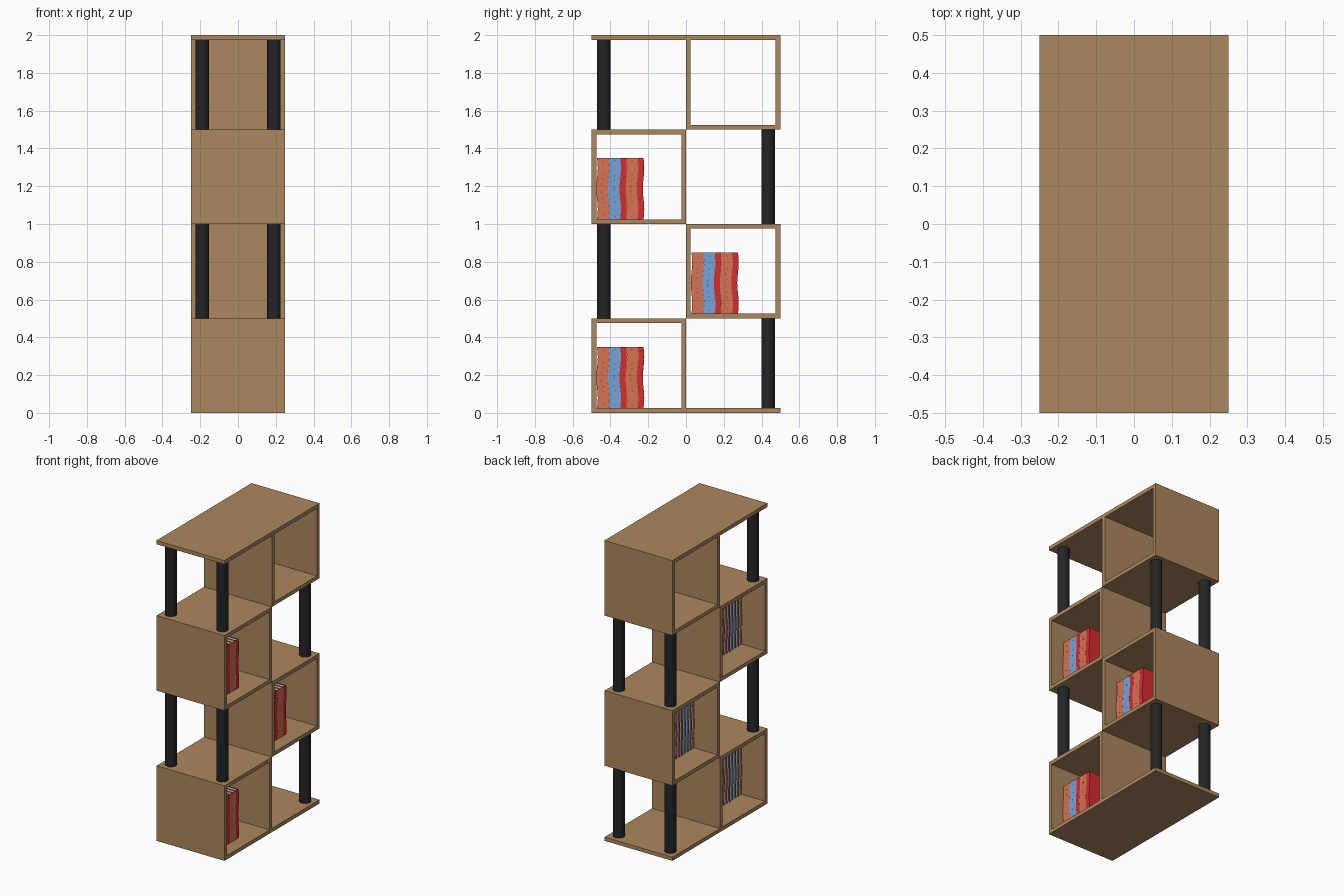
import bpy, bmesh, math

if "Cube" in bpy.data.objects:
    bpy.data.objects.remove(bpy.data.objects["Cube"])


def material(name, r, g, b):
    m = bpy.data.materials.new(name)
    m.diffuse_color = (r, g, b, 1)
    m.use_nodes = True
    m.node_tree.nodes["Principled BSDF"].inputs["Base Color"].default_value = m.diffuse_color
    return m


WOOD = material("oak wood", 0.41, 0.245, 0.112)
BLACK = material("black post", 0.017, 0.018, 0.019)
ORANGE = material("orange cover", 0.68, 0.17, 0.085)
BLUE = material("blue cover", 0.18, 0.37, 0.70)
RED = material("red cover", 0.68, 0.025, 0.027)
PAPER = material("paper", 0.62, 0.64, 0.66)

T = 0.025      # board thickness
D = 0.25       # half depth of the shelf in x


def finish(bm, name, mat, smooth=False):
    bmesh.ops.recalc_face_normals(bm, faces=bm.faces)
    me = bpy.data.meshes.new(name)
    bm.to_mesh(me)
    bm.free()
    me.materials.append(mat)
    ob = bpy.data.objects.new(name, me)
    bpy.context.collection.objects.link(ob)
    if smooth:
        bpy.ops.object.select_all(action='DESELECT')
        ob.select_set(True)
        bpy.context.view_layer.objects.active = ob
        bpy.ops.object.shade_smooth_by_angle(angle=math.radians(40))
    return ob


def board(name, y0, y1, z0, z1):
    """Wooden board through the full depth of the shelf."""
    bm = bmesh.new()
    bmesh.ops.create_cube(bm, size=1)
    for v in bm.verts:
        v.co = (v.co.x * 2 * D, (y0 + y1) / 2 + v.co.y * (y1 - y0),
                (z0 + z1) / 2 + v.co.z * (z1 - z0))
    finish(bm, name, WOOD)


def post(name, x, y, z0, z1):
    bm = bmesh.new()
    bmesh.ops.create_cone(bm, cap_ends=True, segments=32, radius1=0.036,
                          radius2=0.036, depth=z1 - z0)
    bmesh.ops.translate(bm, verts=bm.verts, vec=(x, y, (z0 + z1) / 2))
    finish(bm, name, BLACK, True)


def wavy_prism(name, profile, z0, z1, mat):
    """Extrude an (x, y) outline upwards with a gentle sideways wave."""
    bm = bmesh.new()
    steps = 12
    rings = []
    for i in range(steps + 1):
        t = i / steps
        dy = 0.004 * (1 + math.sin(t * 3 * math.pi))
        rings.append([bm.verts.new((x, y + dy, z0 + (z1 - z0) * t))
                      for x, y in profile])
    n = len(profile)
    for a, b in zip(rings, rings[1:]):
        for k in range(n):
            bm.faces.new((a[k], a[(k + 1) % n], b[(k + 1) % n], b[k]))
    bm.faces.new(rings[0])
    bm.faces.new(rings[-1])
    finish(bm, name, mat, True)


def book(name, y, z, mat):
    w, h, c = 0.0305, 0.325, 0.004
    x0, x1 = -0.08, 0.162
    # cover: two boards joined by the spine on the +x side
    wavy_prism(name + "_cover",
               [(x0, y), (x1, y), (x1, y + w), (x0, y + w), (x0, y + w - c),
                (x1 - c, y + w - c), (x1 - c, y + c), (x0, y + c)],
               z, z + h, mat)
    # page block, slightly recessed
    wavy_prism(name + "_pages",
               [(x0 + 0.005, y + c), (x1 - c, y + c),
                (x1 - c, y + w - c), (x0 + 0.005, y + w - c)],
               z + 0.004, z + h - 0.004, PAPER)


# full-width base and top boards
board("base_board", -0.5, 0.5, 0, T)
board("top_board", -0.5, 0.5, 2 - T, 2)

COVERS = [ORANGE, ORANGE, BLUE, BLUE, RED, ORANGE, ORANGE, RED]
for level in range(4):
    side = -1 if level % 2 == 0 else 1
    y0 = -0.5 if side < 0 else 0.0
    z0, z1 = level * 0.5, level * 0.5 + 0.5
    tag = f"box_{level + 1}"
    # cube shelf, open on both x sides
    if level > 0:
        board(tag + "_floor", y0, y0 + 0.5, z0, z0 + T)
    if level < 3:
        board(tag + "_ceiling", y0, y0 + 0.5, z1 - T, z1)
    board(tag + "_front_wall", y0, y0 + T, z0 + T, z1 - T)
    board(tag + "_back_wall", y0 + 0.5 - T, y0 + 0.5, z0 + T, z1 - T)
    # posts carrying the open half
    for x in (-0.19, 0.19):
        post(f"post_{level + 1}_{'left' if x < 0 else 'right'}", x, -side * 0.435,
             T if level == 0 else z0, 2 - T if level == 3 else z1)
    # row of books in the lower three boxes
    if level < 3:
        for i, mat in enumerate(COVERS):
            book(f"book_{level + 1}_{i + 1}", y0 + T + i * 0.0308, z0 + T, mat)
